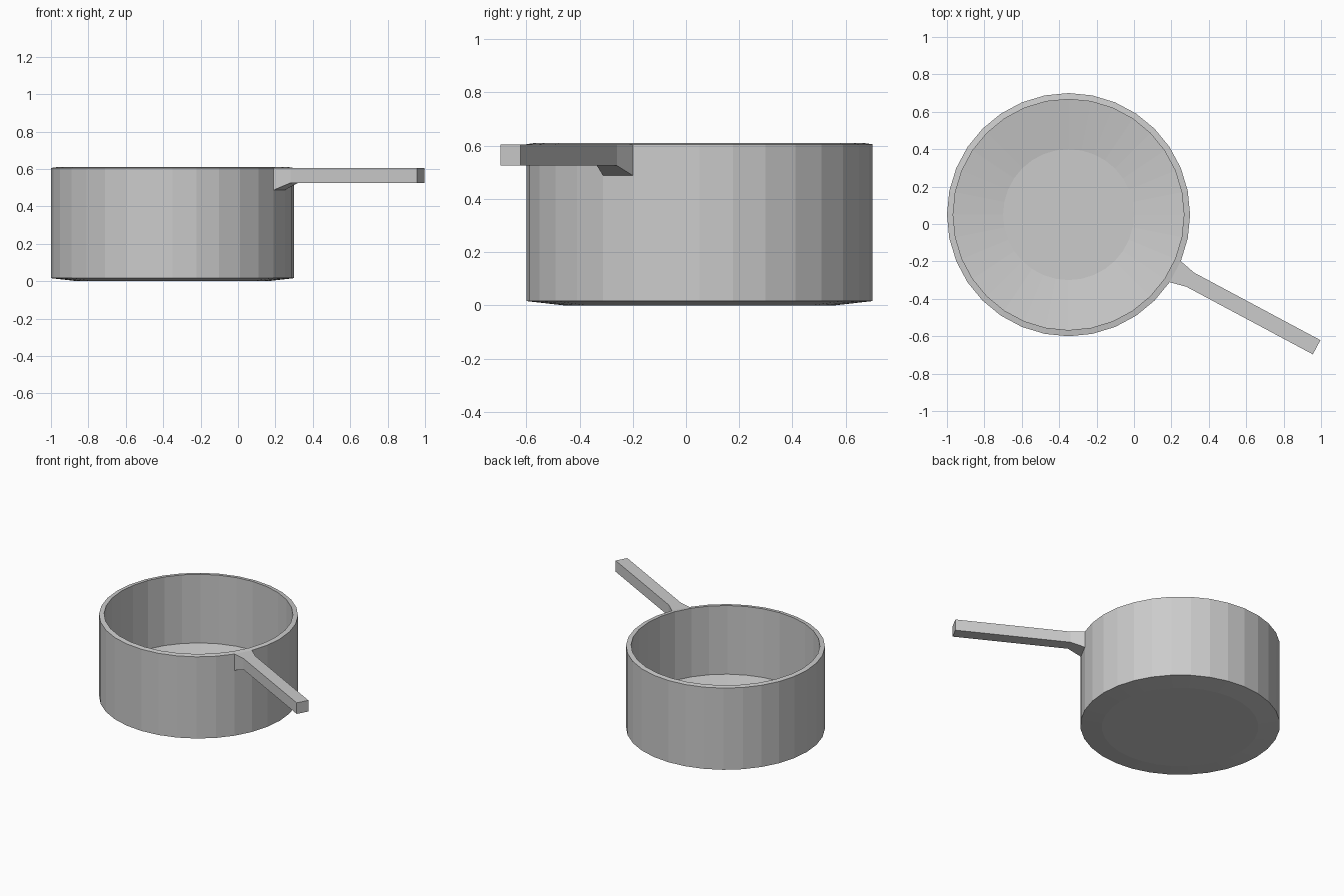
import bpy, bmesh
from math import cos, sin, pi

if "Cube" in bpy.data.objects:
    bpy.data.objects.remove(bpy.data.objects["Cube"])

SIDES = 32
CENTRE = (-0.35, 0.05)
HANDLE_ANGLE = -2.5 * 2 * pi / SIDES   # middle of one wall facet


def finish(name, bm):
    bmesh.ops.recalc_face_normals(bm, faces=bm.faces)
    mesh = bpy.data.meshes.new(name)
    bm.to_mesh(mesh)
    bm.free()
    obj = bpy.data.objects.new(name, mesh)
    obj.location = (CENTRE[0], CENTRE[1], 0)
    bpy.context.collection.objects.link(obj)
    return obj


def bridge(bm, a, b):
    n = len(a)
    for i in range(n):
        bm.faces.new((a[i], a[(i + 1) % n], b[(i + 1) % n], b[i]))


# Pot: (radius, height) profile from underside, over the rim, to the inner floor
profile = [(0.51, 0.0), (0.65, 0.016), (0.65, 0.605), (0.617, 0.61),
           (0.617, 0.115), (0.35, 0.075)]
bm = bmesh.new()
rings = [[bm.verts.new((r * cos(2 * pi * i / SIDES), r * sin(2 * pi * i / SIDES), z))
          for i in range(SIDES)] for r, z in profile]
for a, b in zip(rings, rings[1:]):
    bridge(bm, a, b)
bm.faces.new(rings[0])
bm.faces.new(rings[-1])
finish("pot_body", bm)

# Handle: rectangular sections (distance, half width, bottom), tapering from a facet
TOP = 0.605
facet = 0.65 * cos(pi / SIDES)
sections = [(facet, 0.65 * sin(pi / SIDES), 0.487), (0.737, 0.043, 0.525),
            (1.504, 0.043, 0.525)]
bm = bmesh.new()
rings = [[bm.verts.new((d, y, z)) for y, z in
          ((-w, low), (w, low), (w, TOP), (-w, TOP))] for d, w, low in sections]
for a, b in zip(rings, rings[1:]):
    bridge(bm, a, b)
bm.faces.new(rings[0])
bm.faces.new(rings[-1])
handle = finish("handle", bm)
handle.rotation_euler.z = HANDLE_ANGLE
